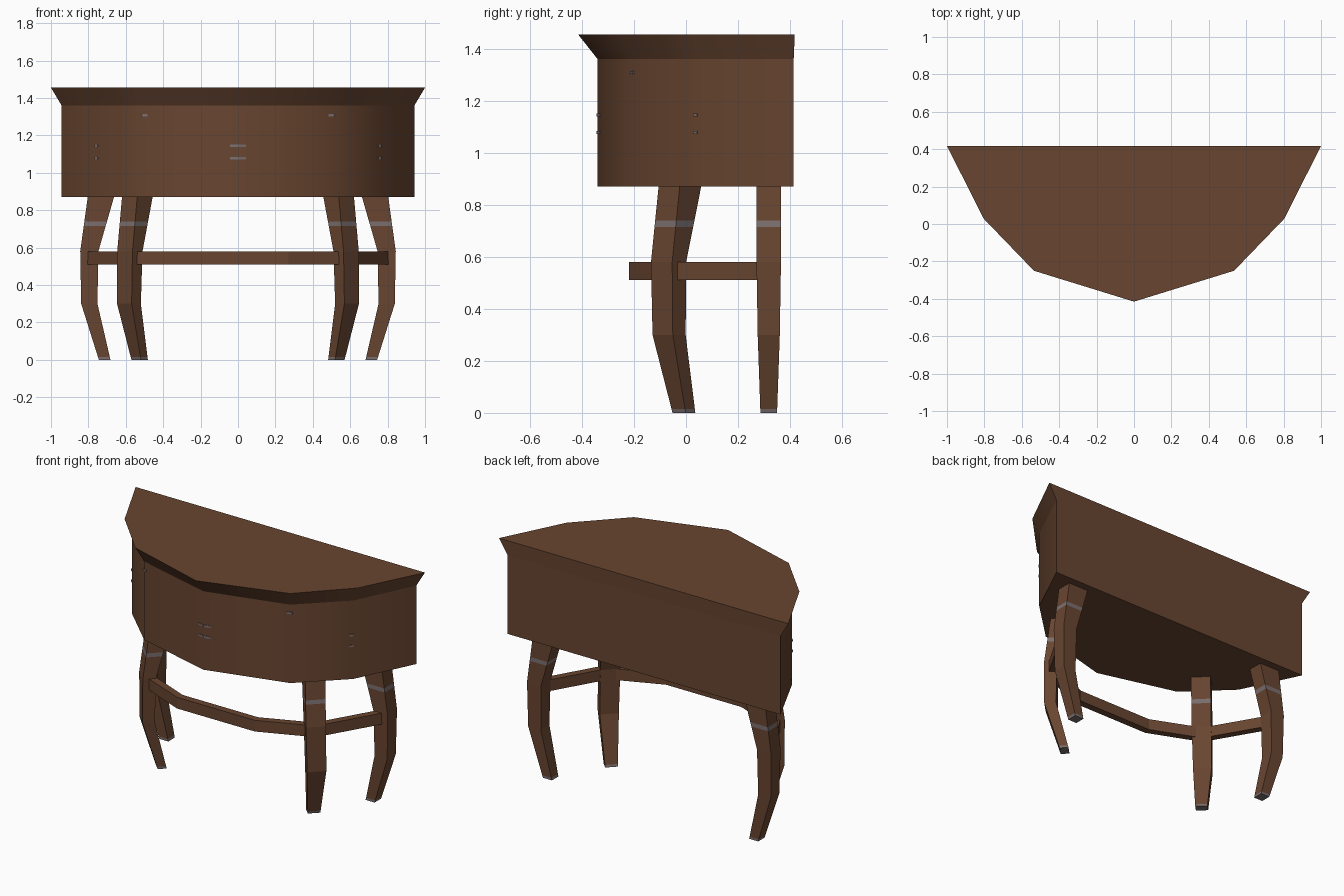
import bpy, bmesh, math
from mathutils import Vector

if "Cube" in bpy.data.objects:
    bpy.data.objects.remove(bpy.data.objects["Cube"])


def material(name, rgb):
    m = bpy.data.materials.new(name)
    m.diffuse_color = (*rgb, 1)
    m.use_nodes = True
    m.node_tree.nodes["Principled BSDF"].inputs["Base Color"].default_value = m.diffuse_color
    return m


WOOD = material("dark wood", (0.14, 0.06, 0.03))
METAL = material("grey metal", (0.2, 0.16, 0.16))


def loft(name, rings, mats=(WOOD,), metal_rule=None, smooth=False):
    """Skin a stack of equal-length point rings and cap both ends."""
    bm = bmesh.new()
    vs = [[bm.verts.new(p) for p in r] for r in rings]
    n = len(rings[0])
    for a, b in zip(vs, vs[1:]):
        for i in range(n):
            j = (i + 1) % n
            bm.faces.new((a[i], a[j], b[j], b[i]))
    bm.faces.new(vs[0])
    bm.faces.new(vs[-1])
    bmesh.ops.recalc_face_normals(bm, faces=bm.faces)
    if metal_rule:
        for f in bm.faces:
            f.material_index = int(metal_rule(f.calc_center_median().z))
    me = bpy.data.meshes.new(name)
    bm.to_mesh(me)
    bm.free()
    for m in mats:
        me.materials.append(m)
    ob = bpy.data.objects.new(name, me)
    bpy.context.collection.objects.link(ob)
    if smooth:
        bpy.ops.object.select_all(action='DESELECT')
        bpy.context.view_layer.objects.active = ob
        ob.select_set(True)
        bpy.ops.object.shade_smooth_by_angle(angle=math.radians(35))
    return ob


def half_round(pts, z):
    """Mirror the right-hand outline (back corner to front middle)."""
    full = pts + [(-x, y) for x, y in reversed(pts[:-1])]
    return [(x, y, z) for x, y in full]


# Case and flared top
CASE = [(0.943, 0.414), (0.765, 0.045), (0.505, -0.205), (0, -0.34)]
TOP = [(1.0, 0.418), (0.805, 0.03), (0.535, -0.25), (0, -0.415)]
loft("case", [half_round(CASE, 0.87), half_round(CASE, 1.36)], smooth=True)
loft("flared_top", [half_round(CASE, 1.36), half_round(TOP, 1.455)], smooth=True)


# Legs: each level is z, centre x, centre y, depth outwards, width across
BACK = [(0, .713, .318, .062, .064), (.3, .795, .318, .087, .085),
        (.58, .795, .318, .097, .094), (.88, .731, .318, .142, .096)]
FRONT = [(0, .526, -.008, .052, .072), (.3, .583, -.065, .070, .110),
         (.58, .578, -.067, .076, .115), (.88, .537, -.022, .118, .115)]


def level_at(levels, z):
    for a, b in zip(levels, levels[1:]):
        if a[0] <= z <= b[0]:
            t = (z - a[0]) / (b[0] - a[0])
            return [p + (q - p) * t for p, q in zip(a, b)]


def leg(name, levels, angle, side):
    c, s = math.cos(angle), math.sin(angle)
    rings = []
    for z in (0, .015, .3, .58, .715, .74, .88):
        _, x, y, d, w = level_at(levels, z)
        ring = []
        for i, j in ((-1, -1), (1, -1), (1, 1), (-1, 1)):
            u, v = i * d / 2, j * w / 2
            ring.append((side * (x + u * c - v * s), y + u * s + v * c, z))
        rings.append(ring)
    # metal toe tip and upper band
    loft(name, rings, (WOOD, METAL), lambda z: z < .015 or .715 < z < .74)


for side, tag in ((1, "right"), (-1, "left")):
    leg("back_leg_" + tag, BACK, 0, side)
    leg("front_leg_" + tag, FRONT, -math.pi / 4, side)


# Stretcher rails between the legs
def rail(name, path, thick=0.045, z0=0.51, z1=0.58):
    pts = [Vector(p) for p in path]
    rings = []
    for i, p in enumerate(pts):
        d = Vector((0, 0))
        if i > 0:
            d += (p - pts[i - 1]).normalized()
        if i < len(pts) - 1:
            d += (pts[i + 1] - p).normalized()
        d.normalize()
        o = Vector((-d.y, d.x)) * thick / 2
        a, b = p + o, p - o
        rings.append([(a.x, a.y, z0), (b.x, b.y, z0), (b.x, b.y, z1), (a.x, a.y, z1)])
    loft(name, rings)


rail("front_rail", [(-.56, -.075), (-.265, -.197), (.265, -.197), (.56, -.075)])
for side, tag in ((1, "right"), (-1, "left")):
    rail("side_rail_" + tag, [(side * .59, -.05), (side * .785, .285)])


# Thin metal fittings lying on the curved front
def plate(name, a, b, t0, t1, z, h):
    a, b = Vector(a), Vector(b)
    d = (b - a).normalized()
    out = Vector((d.y, -d.x))
    if out.y > 0:
        out = -out
    p, q = a + d * t0, a + d * t1
    rings = [[(r.x + out.x * k, r.y + out.y * k, zz) for r, k, zz in
              ((p, -.002, z), (q, -.002, z), (q, .004, z), (p, .004, z))]
             for z in (z - h / 2, z + h / 2)]
    loft(name, rings, (METAL,))


for side, tag in ((1, "right"), (-1, "left")):
    c = [(side * x, y) for x, y in CASE]
    for z in (1.145, 1.077):
        plate("middle_handle_" + tag, c[3], c[2], 0, .042, z, .012)
        plate("side_handle_" + tag, c[1], c[2], 0, .022, z, .012)
    plate("lock_plate_" + tag, c[2], c[3], -.012, .022, 1.308, .012)
